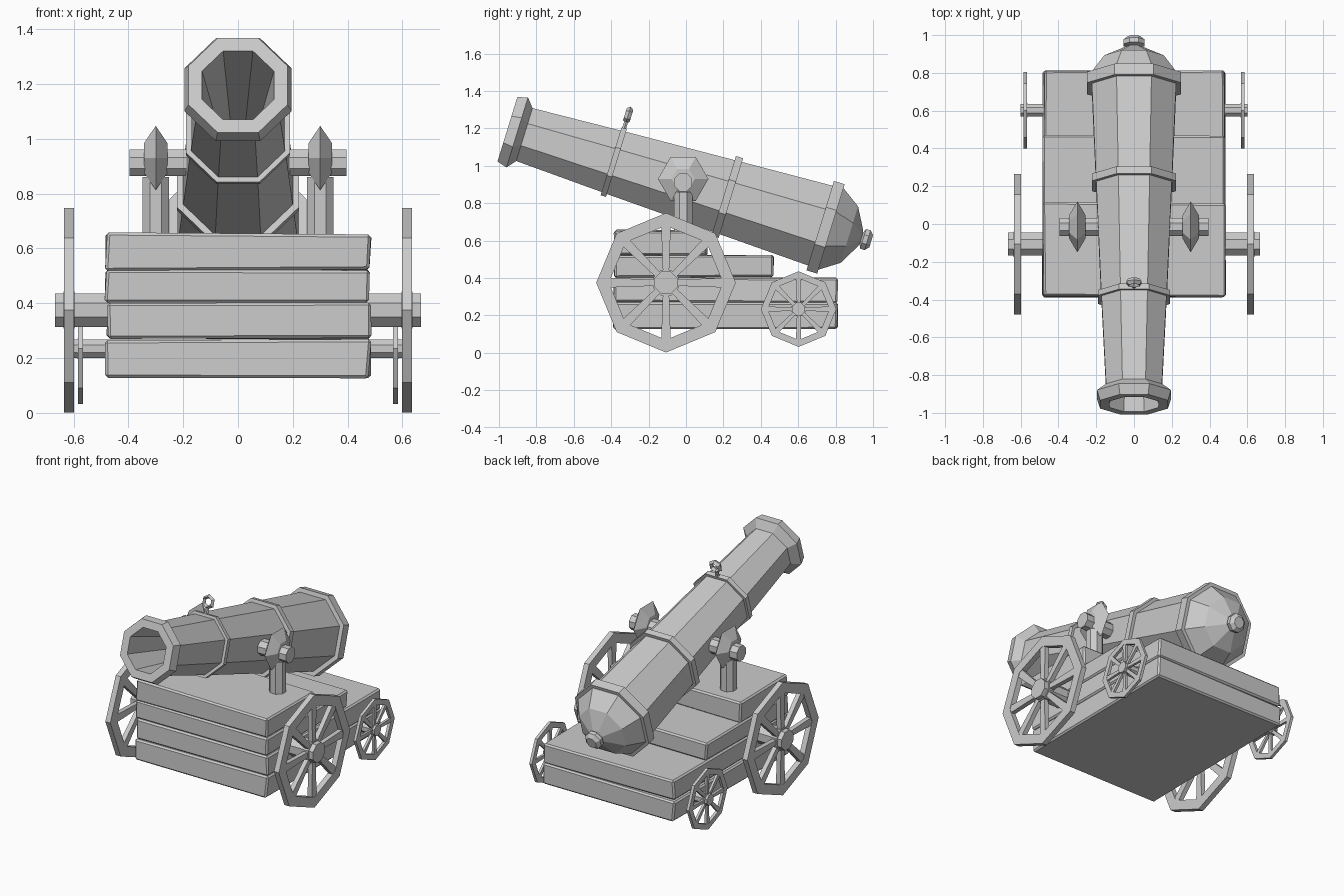
import bpy, bmesh, math, random
from mathutils import Matrix, Vector

random.seed(4)
default = bpy.data.objects.get("Cube")
if default:
    bpy.data.objects.remove(default, do_unlink=True)

GREY = (0.6, 0.6, 0.6, 1.0)
mat = bpy.data.materials.new("plain_grey")
mat.use_nodes = True
mat.diffuse_color = GREY
bsdf = mat.node_tree.nodes["Principled BSDF"]
bsdf.inputs["Base Color"].default_value = GREY
bsdf.inputs["Roughness"].default_value = 0.8


def finish(name, bm):
    """Turn a bmesh into a flat shaded object."""
    bmesh.ops.recalc_face_normals(bm, faces=bm.faces)
    mesh = bpy.data.meshes.new(name)
    bm.to_mesh(mesh)
    bm.free()
    mesh.materials.append(mat)
    obj = bpy.data.objects.new(name, mesh)
    bpy.context.collection.objects.link(obj)
    return obj


def lathe(bm, profile, sides, matrix, phase=0.0, loop=False):
    """Spin (height, radius) points round local z, capped or closed into a ring."""
    rings = []
    for h, r in profile:
        angles = [phase + math.tau * i / sides for i in range(sides)]
        rings.append([bm.verts.new(matrix @ Vector((r * math.cos(a), r * math.sin(a), h)))
                      for a in angles])
    pairs = list(zip(rings, rings[1:]))
    if loop:
        pairs.append((rings[-1], rings[0]))
    else:
        bm.faces.new(rings[0])
        bm.faces.new(rings[-1])
    for a, b in pairs:
        for i in range(sides):
            j = (i + 1) % sides
            bm.faces.new((a[i], a[j], b[j], b[i]))


def turned(name, profile, sides, matrix, phase=0.0, loop=False):
    bm = bmesh.new()
    lathe(bm, profile, sides, matrix, phase, loop)
    return finish(name, bm)


def at(x, y, z):
    return Matrix.Translation((x, y, z))


ALONG_X = Matrix.Rotation(math.pi / 2, 4, 'Y')
EIGHTH = math.pi / 8
SIDES = (("left", 1), ("right", -1))

# Barrel: bore, flared muzzle, three bands, domed breech and knob
barrel_frame = at(0, -0.955, 1.195) @ Matrix.Rotation(math.radians(-107.1), 4, 'X')
barrel_profile = [
    (0.75, 0.06), (0.0, 0.131), (0.0, 0.18), (0.055, 0.196), (0.095, 0.148),
    (0.58, 0.172), (0.58, 0.19), (0.61, 0.19), (0.61, 0.174),
    (1.21, 0.2), (1.21, 0.223), (1.25, 0.223), (1.25, 0.202),
    (1.75, 0.223), (1.75, 0.25), (1.81, 0.25), (1.81, 0.228),
    (1.913, 0.158), (1.975, 0.047), (1.98, 0.032), (1.99, 0.055),
    (2.015, 0.055), (2.035, 0.034)]
flat = 1 / math.cos(EIGHTH)
turned("barrel", [(h, r * flat) for h, r in barrel_profile], 8, barrel_frame, EIGHTH)

# Sight ring on a short stem above the front band
sight_frame = barrel_frame @ at(0, -0.263, 0.595)
turned("sight_ring", [(0, 0.022), (0.018, 0.034), (0, 0.047), (-0.018, 0.034)],
       6, sight_frame, math.pi / 6, loop=True)
turned("sight_stem", [(0.03, 0.012), (0.08, 0.012)], 6,
       sight_frame @ Matrix.Rotation(math.pi / 2, 4, 'X') @ at(0, 0, -0.11))

# Trunnion bar with its faceted bosses and posts
turned("trunnion", [(-0.395, 0.052), (0.395, 0.052)], 8,
       at(0, -0.015, 0.912) @ ALONG_X, EIGHTH)
for side, s in SIDES:
    turned(side + "_boss", [(-0.043, 0.062), (0, 0.135), (0.043, 0.062)], 6,
           at(s * 0.3, -0.015, 0.93) @ ALONG_X, math.pi / 2)
    turned(side + "_post", [(0.62, 0.053), (0.86, 0.053)], 8,
           at(s * 0.3, -0.015, 0), EIGHTH)


# Carriage: four stacked, slightly uneven planks forming steps
def plank(name, y_back, z0, z1):
    bm = bmesh.new()
    size = (0.96, y_back + 0.385, z1 - z0)
    centre = (0, (y_back - 0.385) / 2, (z0 + z1) / 2)
    bmesh.ops.create_cube(bm, size=1, matrix=at(*centre) @ Matrix.Diagonal((*size, 1)))
    for v in bm.verts:
        v.co.x += random.uniform(-0.008, 0.008)
        v.co.y += random.uniform(-0.006, 0.006)
        v.co.z += random.uniform(-0.006, 0.004)
    bmesh.ops.bevel(bm, geom=bm.edges[:], offset=0.01, segments=1, affect='EDGES')
    finish(name, bm)


plank("base_plank", 0.81, 0.13, 0.267)
plank("second_plank", 0.81, 0.27, 0.405)
plank("third_plank", 0.47, 0.405, 0.525)
plank("top_plank", 0.11, 0.523, 0.655)


# Wheels: octagonal rim, hub and eight tapered spokes
def wheel(name, x, y, z, radius, inner, thick, hub):
    bm = bmesh.new()
    frame = at(x, y, z) @ ALONG_X
    t = thick / 2
    lathe(bm, [(-t, inner), (-t, radius), (t, radius), (t, inner)], 8, frame, loop=True)
    lathe(bm, [(-t * 1.1, hub * 1.2), (t * 1.1, hub * 1.2)], 8, frame, EIGHTH)
    length = inner + 0.01 - hub
    for i in range(8):
        turn = Matrix.Rotation(math.tau * i / 8, 4, 'Z')
        box = bmesh.ops.create_cube(bm, size=1)["verts"]
        for v in box:
            width = hub * (0.85 if v.co.x > 0 else 0.55)
            v.co = frame @ turn @ Vector((hub + (v.co.x + 0.5) * length,
                                          v.co.y * width, v.co.z * thick * 0.85))
    finish(name, bm)


def wheel_pair(label, x, y, z, radius, inner, thick, hub, reach):
    for side, s in SIDES:
        wheel(f"{label}_{side}_wheel", s * x, y, z, radius, inner, thick, hub)
    turned(label + "_axle", [(-reach, hub * flat), (reach, hub * flat)], 8,
           at(0, y, z) @ ALONG_X, EIGHTH)


wheel_pair("front", 0.617, -0.107, 0.375, 0.373, 0.305, 0.036, 0.061, 0.668)
wheel_pair("rear", 0.575, 0.602, 0.234, 0.202, 0.165, 0.019, 0.034, 0.6)
